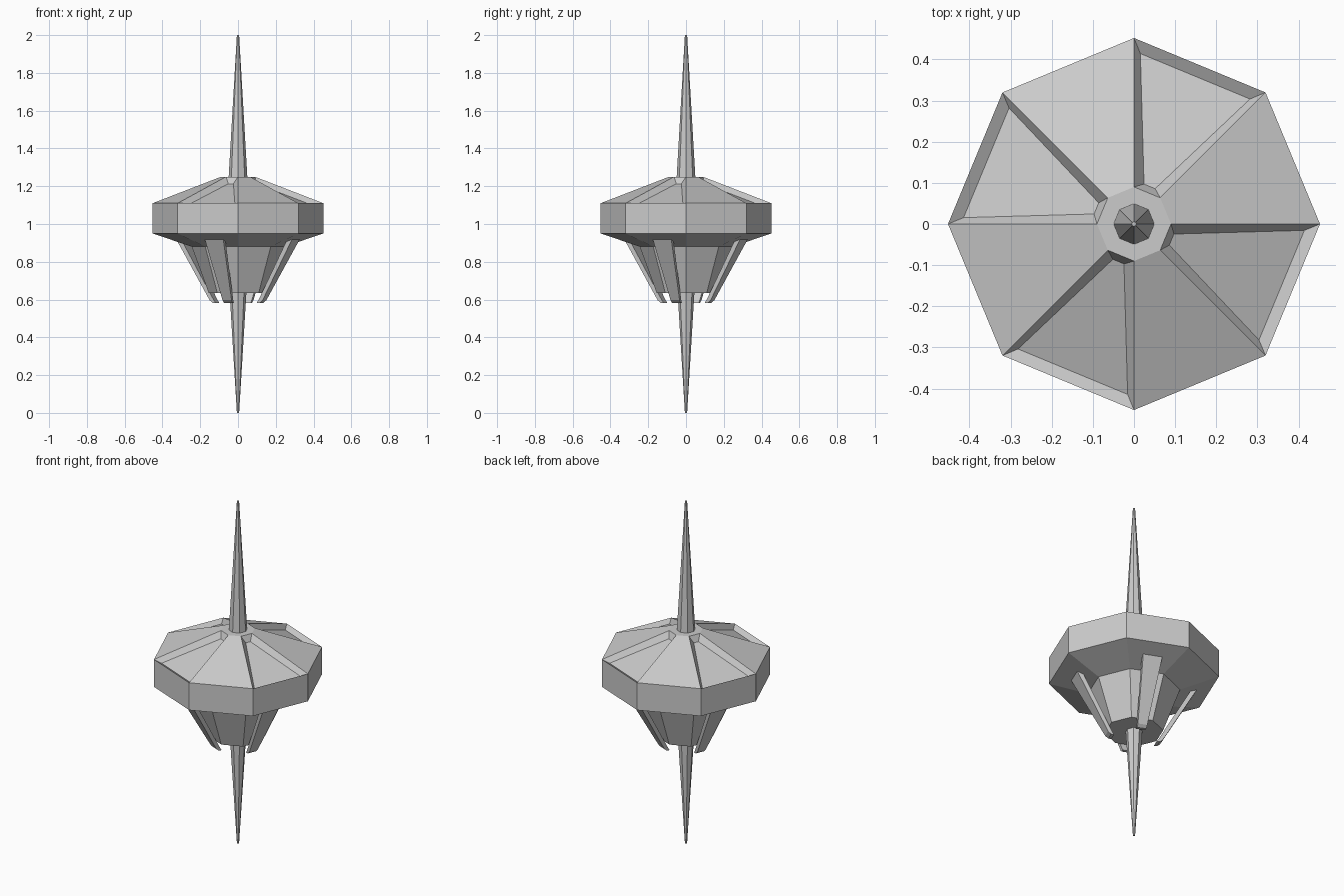
import bpy, bmesh
from math import sin, cos, pi, atan2
from mathutils import Matrix

if "Cube" in bpy.data.objects:
    bpy.data.objects.remove(bpy.data.objects["Cube"])


def make_object(name, bm):
    bmesh.ops.recalc_face_normals(bm, faces=bm.faces)
    mesh = bpy.data.meshes.new(name)
    bm.to_mesh(mesh)
    bm.free()
    ob = bpy.data.objects.new(name, mesh)
    bpy.context.collection.objects.link(ob)
    return ob


def lathe(profile, sides=8):
    """Closed low-poly solid from (radius, z) pairs, corners on the axes."""
    bm = bmesh.new()
    rings = [[bm.verts.new((r * cos(2 * pi * i / sides), r * sin(2 * pi * i / sides), z))
              for i in range(sides)] for r, z in profile]
    for a, b in zip(rings, rings[1:]):
        for i in range(sides):
            j = (i + 1) % sides
            bm.faces.new((a[i], a[j], b[j], b[i]))
    bm.faces.new(rings[0][::-1])
    bm.faces.new(rings[-1])
    bmesh.ops.recalc_face_normals(bm, faces=bm.faces)
    return bm


# Main octagonal body, with every second roof panel recessed
body = lathe([(0.155, 0.635), (0.245, 0.88), (0.452, 0.95), (0.452, 1.11), (0.09, 1.25)])
panels = []
for f in body.faces:
    c = f.calc_center_median()
    if 0.2 < f.normal.z < 0.99 and c.z > 1.12:
        sector = int((atan2(c.y, c.x) % (2 * pi)) / (pi / 4))
        if sector % 2 == 1:
            panels.append(f)
bmesh.ops.inset_individual(body, faces=panels, thickness=0.035, depth=-0.028)
make_object("body", body)

# Upper and lower spikes
make_object("upper_spike", lathe([(0.05, 1.24), (0.006, 2.0)]))
make_object("lower_spike", lathe([(0.006, 0.0), (0.045, 0.645)]))

# Four tapered fins under the recessed panels: (outer r, inner r, half width, z)
stations = [(0.135, 0.118, 0.025, 0.583), (0.152, 0.128, 0.026, 0.597), (0.338, 0.31, 0.054, 0.93)]
for k in range(4):
    bm = bmesh.new()
    rings = [[bm.verts.new(p) for p in ((ro, -w, z), (ro, w, z), (ri, w, z), (ri, -w, z))]
             for ro, ri, w, z in stations]
    for a, b in zip(rings, rings[1:]):
        for i in range(4):
            j = (i + 1) % 4
            bm.faces.new((a[i], a[j], b[j], b[i]))
    bm.faces.new(rings[0][::-1])
    bm.faces.new(rings[-1])
    bm.transform(Matrix.Rotation(3 * pi / 8 + k * pi / 2, 4, 'Z'))
    make_object(f"fin_{k + 1}", bm)
